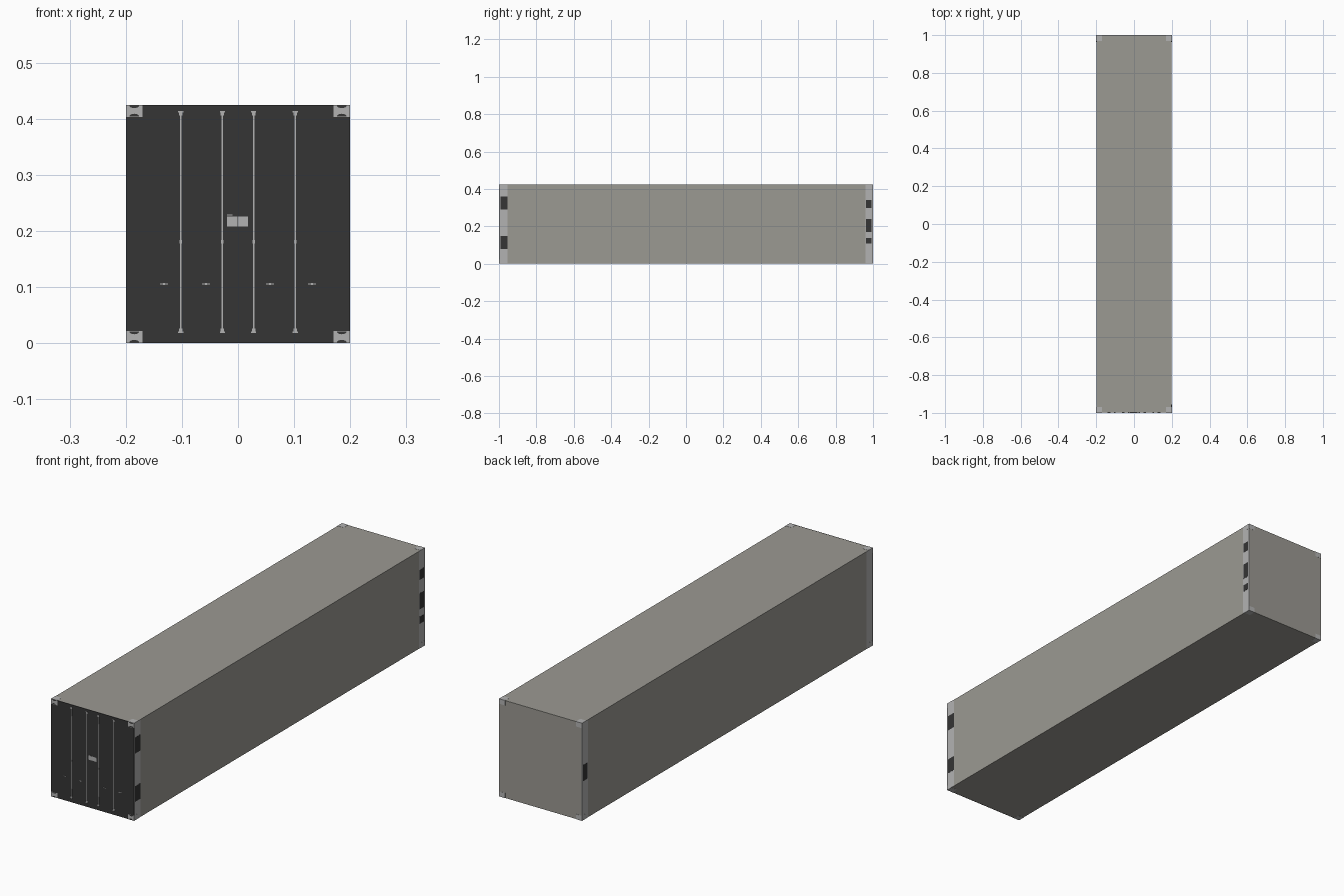
import bpy, bmesh, math

if "Cube" in bpy.data.objects:
    bpy.data.objects.remove(bpy.data.objects["Cube"])

W, L, H = 0.2, 1.0, 0.425   # half width, half length, height


def material(name, rgb):
    m = bpy.data.materials.new(name)
    m.diffuse_color = (*rgb, 1)
    m.use_nodes = True
    m.node_tree.nodes["Principled BSDF"].inputs["Base Color"].default_value = m.diffuse_color
    return m


WALL = material("warm_grey_paint", (0.33, 0.32, 0.29))
DARK = material("dark_paint", (0.035, 0.035, 0.035))
STEEL = material("light_steel", (0.45, 0.45, 0.45))


def finish(name, bm, mat):
    bmesh.ops.recalc_face_normals(bm, faces=bm.faces)
    me = bpy.data.meshes.new(name)
    bm.to_mesh(me)
    bm.free()
    ob = bpy.data.objects.new(name, me)
    bpy.context.collection.objects.link(ob)
    me.materials.append(mat)
    return ob


def add_box(bm, x, y, z):
    verts = bmesh.ops.create_cube(bm, size=1)["verts"]
    for v in verts:
        for i, (a, b) in enumerate((x, y, z)):
            v.co[i] = a if v.co[i] < 0 else b


def box(name, x, y, z, mat):
    bm = bmesh.new()
    add_box(bm, x, y, z)
    return finish(name, bm, mat)


def front_shape(name, points, y0, y1, mat):
    """Extrude an x-z outline between two y depths."""
    bm = bmesh.new()
    face = bm.faces.new([bm.verts.new((x, y0, z)) for x, z in points])
    new = bmesh.ops.extrude_face_region(bm, geom=[face])["geom"]
    for v in new:
        if isinstance(v, bmesh.types.BMVert):
            v.co.y = y1
    return finish(name, bm, mat)


# Main body
box("container_body", (-W + .0006, W - .0006), (-L + .002, L - .0006), (.0006, H - .0006), WALL)

# Front doors, two leaves meeting at the middle
for s, side in ((-1, "left"), (1, "right")):
    box(f"{side}_door", sorted((0, s * (W - .0003))), (-L + .0008, -L + .0025), (.0003, H - .0003), DARK)

# Light corner posts on the long sides
for sx, side in ((-1, "left"), (1, "right")):
    for y, end in (((-L + .0025, -.955), "front"), ((.96, L - .0003), "back")):
        box(f"{side}_{end}_post", sorted((sx * (W - .003), sx * (W - .0003))), y, (.0005, H - .0005), STEEL)

# Dark markings on the posts
FRONT_Y, BACK_Y = (-.992, -.955), (.963, .992)
marks = [(1, FRONT_Y, (.29, .36)), (1, FRONT_Y, (.08, .148)),
         (1, BACK_Y, (.298, .342)), (1, BACK_Y, (.17, .24)), (1, BACK_Y, (.107, .138)),
         (-1, BACK_Y, (.17, .24))]
for sx, y, z in marks:
    box("post_marking", sorted((sx * (W - .002), sx * W)), y, z, DARK)

# Corner castings with dark lock openings
for sx in (-1, 1):
    for sy in (-1, 1):
        for z0 in (0, H - .022):
            yf = -L + .0004 if sy < 0 else L
            box("corner_casting", sorted((sx * .17, sx * W)), sorted((sy * .97, yf)), (z0, z0 + .022), STEEL)
            if sy < 0:
                for edge, d in ((z0 + .001, 1), (z0 + .021, -1)):
                    arc = [(sx * .185 + .009 * math.cos(math.pi * i / 8),
                            edge + d * .005 * math.sin(math.pi * i / 8)) for i in range(9)]
                    front_shape("casting_opening", arc, -L + .0002, -L + .001, DARK)

# Locking rods: slim bar, thicker ends, caps and a middle guide
for x in (-.102, -.028, .028, .102):
    bm = bmesh.new()
    for w, z0, z1 in ((.001, .02, .413), (.0017, .02, .058), (.0017, .375, .413),
                      (.0045, .018, .021), (.0045, .411, .414), (.002, .178, .184),
                      (.003, .021, .026), (.003, .406, .411)):
        add_box(bm, (x - w, x + w), (-L - .0002 + .0003 * (w < .0015), -L + .0015), (z0, z1))
    finish("locking_rod", bm, STEEL)

# Handle catches
for x in (-.132, -.057, .057, .132):
    bm = bmesh.new()
    add_box(bm, (x - .007, x + .007), (-L, -L + .0015), (.105, .1065))
    add_box(bm, (x - .002, x + .002), (-L - .0002, -L + .0015), (.1035, .107))
    finish("handle_catch", bm, STEEL)

# Pair of plates at the middle of the doors
box("left_door_plate", (-.02, -.0008), (-L + .0002, -L + .0015), (.208, .226), STEEL)
box("right_door_plate", (-.0003, .018), (-L + .0002, -L + .0015), (.208, .226), STEEL)
box("plate_tab", (-.02, -.01), (-L + .0002, -L + .0015), (.2275, .229), STEEL)
